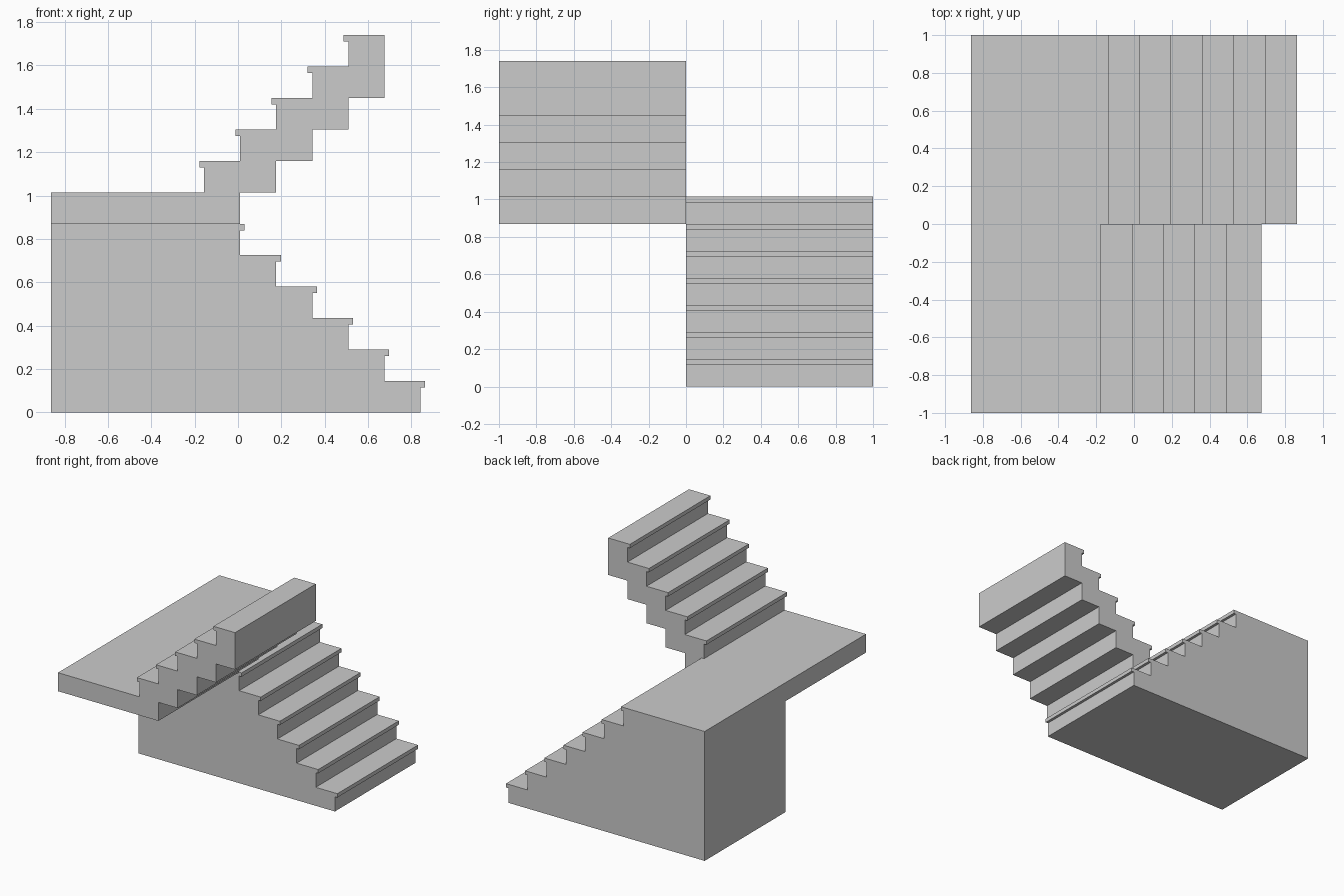
import bpy, bmesh

if "Cube" in bpy.data.objects:
    bpy.data.objects.remove(bpy.data.objects["Cube"])

RISE, RUN = 0.145, 0.1662      # step height and depth
NOSE, LIP = 0.021, 0.03        # tread overhang and its thickness
BACK, FOOT = -0.862, 0.841     # back of landing, first riser of lower flight
LANDING = 7 * RISE             # landing height


def extrude_profile(name, pts, y0, y1):
    """Extrude an (x, z) outline from y0 to y1."""
    bm = bmesh.new()
    face = bm.faces.new([bm.verts.new((x, y0, z)) for x, z in pts])
    res = bmesh.ops.extrude_face_region(bm, geom=[face])
    verts = [v for v in res["geom"] if isinstance(v, bmesh.types.BMVert)]
    bmesh.ops.translate(bm, verts=verts, vec=(0, y1 - y0, 0))
    bmesh.ops.recalc_face_normals(bm, faces=bm.faces[:])
    mesh = bpy.data.meshes.new(name)
    bm.to_mesh(mesh)
    bm.free()
    obj = bpy.data.objects.new(name, mesh)
    bpy.context.collection.objects.link(obj)
    return obj


def stepped_edge(x, z, count, direction):
    """Risers with overhanging tread lips; direction is the climbing way in x."""
    pts = []
    for i in range(count):
        rx, top = x + direction * RUN * i, z + RISE * (i + 1)
        nx = rx - direction * NOSE
        pts += [(rx, top - RISE), (rx, top - LIP), (nx, top - LIP), (nx, top)]
    return pts


# Solid lower flight, whose seventh tread is the back half of the landing
lower = [(BACK, 0)] + stepped_edge(FOOT, 0, 7, -1) + [(BACK, LANDING)]
extrude_profile("lower_flight", lower, 0, 1)

# Front half of the landing, a floating slab
edge = FOOT - 5 * RUN
slab = [(BACK, LANDING - RISE), (edge, LANDING - RISE), (edge, LANDING), (BACK, LANDING)]
extrude_profile("landing_slab", slab, -1, 0)

# Upper flight with a stepped underside
start = FOOT - 6 * RUN
upper = stepped_edge(start, LANDING, 5, 1)
end = start + 5 * RUN
upper += [(end, LANDING + 5 * RISE), (end, LANDING + 3 * RISE)]
for i in (4, 3, 2):
    x = start + i * RUN
    upper += [(x, LANDING + (i - 1) * RISE), (x, LANDING + (i - 2) * RISE)]
extrude_profile("upper_flight", upper, -1, 0)
